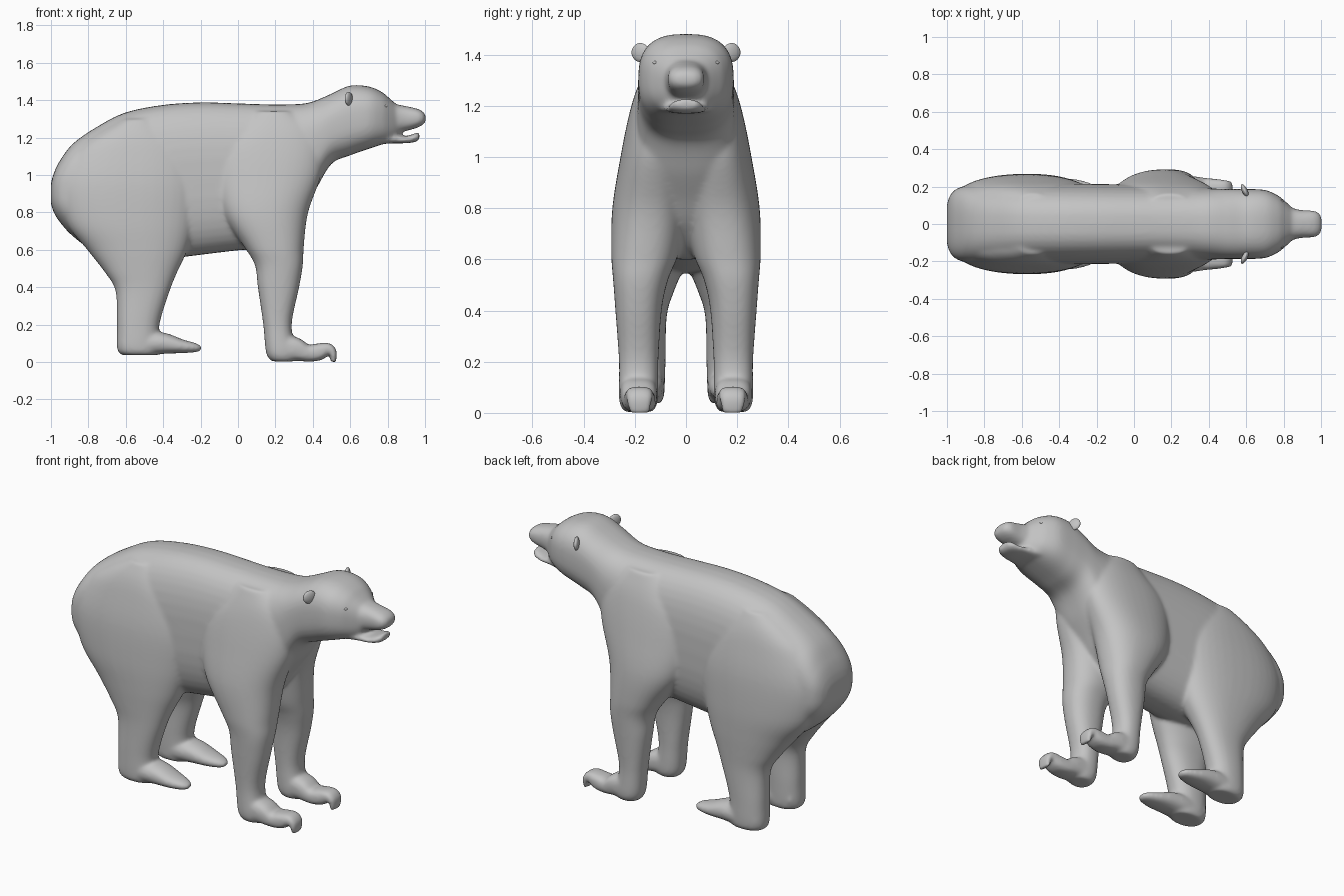
import bpy, bmesh, math
from mathutils import Vector, Matrix

fur = bpy.data.materials.new("grey fur")
fur.diffuse_color = (0.55, 0.55, 0.55, 1)


def curve_through(rows, steps=5):
    """Smoothly interpolate a list of section rows."""
    p = [Vector(r) for r in rows]
    out = []
    for i in range(len(p) - 1):
        a, b, c, d = p[max(i - 1, 0)], p[i], p[i + 1], p[min(i + 2, len(p) - 1)]
        for k in range(steps):
            t = k / steps
            out.append(0.5 * (2 * b + (c - a) * t + (2 * a - 5 * b + 4 * c - d) * t * t
                              + (3 * b - a - 3 * c + d) * t ** 3))
    return out + [p[-1]]


def loft(bm, rows, angle=None, n=2.5, side=1, segs=40):
    """Skin sections (x, z, y, half thickness, half width) along a path in xz."""
    secs = curve_through(rows)
    rings = []
    for i, (x, z, y, ht, hy) in enumerate(secs):
        a = angle
        if a is None:
            p, q = secs[max(i - 1, 0)], secs[min(i + 1, len(secs) - 1)]
            a = math.atan2(q[1] - p[1], q[0] - p[0])
        ring = []
        for k in range(segs):
            t = 2 * math.pi * k / segs
            c, s = math.cos(t), math.sin(t)
            u = math.copysign(abs(c) ** (2 / n), c) * max(hy, 0.004)
            v = math.copysign(abs(s) ** (2 / n), s) * max(ht, 0.004)
            ring.append(bm.verts.new((x - math.sin(a) * v, side * (y + u), z + math.cos(a) * v)))
        rings.append(ring)
    faces = [bm.faces.new(rings[0]), bm.faces.new(rings[-1][::-1])]
    for r, s in zip(rings, rings[1:]):
        for k in range(segs):
            j = (k + 1) % segs
            faces.append(bm.faces.new((r[k], s[k], s[j], r[j])))
    bmesh.ops.recalc_face_normals(bm, faces=faces)


def along(rows):      # (x, top, bottom, half width)
    return [(x, (t + b) / 2, 0, (t - b) / 2, w) for x, t, b, w in rows]


def upright(rows):    # (z, back, front, inner, outer)
    return [((a + b) / 2, z, (c + d) / 2, (b - a) / 2, (d - c) / 2) for z, a, b, c, d in rows]


def finish(name, bm):
    me = bpy.data.meshes.new(name)
    bm.to_mesh(me)
    bm.free()
    me.materials.append(fur)
    me.polygons.foreach_set("use_smooth", [True] * len(me.polygons))
    ob = bpy.data.objects.new(name, me)
    bpy.context.collection.objects.link(ob)
    return ob


# trunk, neck and head
trunk = along([(-1.001, .95, .85, .1), (-.985, 1.01, .8, .15), (-.95, 1.08, .745, .187),
               (-.88, 1.17, .67, .208), (-.75, 1.26, .58, .217), (-.6, 1.335, .55, .217),
               (-.4, 1.375, .55, .217), (-.2, 1.388, .573, .214), (0, 1.383, .597, .21),
               (.15, 1.378, .61, .208), (.28, 1.378, .72, .202), (.36, 1.383, .84, .195),
               (.42, 1.4, .93, .19), (.5, 1.435, 1.06, .187), (.6, 1.478, 1.105, .187),
               (.7, 1.473, 1.14, .182), (.77, 1.443, 1.163, .152), (.81, 1.41, 1.175, .12),
               (.84, 1.383, 1.19, .092), (.87, 1.355, 1.22, .06)])
muzzle = along([(.74, 1.43, 1.22, .125), (.8, 1.4, 1.222, .103), (.85, 1.378, 1.226, .084),
                (.9, 1.368, 1.236, .074), (.96, 1.354, 1.253, .071), (.99, 1.338, 1.27, .058),
                (1.004, 1.32, 1.285, .032)])
jaw = along([(.75, 1.22, 1.165, .115), (.83, 1.215, 1.169, .09), (.9, 1.208, 1.17, .077),
             (.95, 1.225, 1.177, .063), (.97, 1.226, 1.19, .045)])
# legs and feet
front_leg = upright([(.003, .18, .3, .13, .24), (.05, .15, .31, .11, .262), (.2, .135, .287, .108, .262),
                     (.4, .106, .327, .095, .276), (.52, .09, .347, .07, .285), (.62, .03, .352, .03, .292),
                     (.8, -.09, .375, -.01, .288), (1, -.13, .445, -.01, .256), (1.15, -.11, .46, 0, .226),
                     (1.25, -.02, .42, 0, .198), (1.34, .08, .3, .01, .16)])
front_paw = [(.16, .08, .185, .04, .05), (.2, .08, .185, .068, .072), (.3, .07, .185, .064, .072),
             (.37, .047, .182, .045, .066), (.43, .054, .182, .046, .06), (.48, .07, .182, .033, .054),
             (.508, .05, .182, .021, .05), (.508, 0, .182, .015, .042)]
rear_leg = upright([(.037, -.62, -.43, .1, .23), (.07, -.646, -.42, .085, .25), (.2, -.647, -.42, .08, .252),
                    (.38, -.655, -.365, .075, .252), (.48, -.712, -.325, .045, .257), (.6, -.806, -.27, 0, .264),
                    (.75, -.92, -.23, -.01, .268), (.95, -.955, -.21, -.01, .258), (1.12, -.88, -.25, 0, .228),
                    (1.22, -.76, -.35, 0, .2), (1.3, -.62, -.45, .01, .16)])
rear_foot = [(-.62, .1, .165, .05, .07), (-.5, .1, .165, .062, .082), (-.4, .1, .167, .057, .08),
             (-.3, .084, .17, .037, .068), (-.225, .076, .172, .024, .045), (-.194, .07, .172, .01, .02)]

bm = bmesh.new()
loft(bm, trunk, 0, 2.7)
loft(bm, muzzle, 0, 2.5)
loft(bm, jaw, 0, 2.6)
for side in (1, -1):
    loft(bm, front_leg, math.pi / 2, 2.3, side)
    loft(bm, rear_leg, math.pi / 2, 2.3, side)
    loft(bm, front_paw, None, 2.8, side)
    loft(bm, rear_foot, None, 2.3, side)
body = finish("bear_body", bm)
# fuse the overlapping masses into one skin and soften the joins
rm = body.modifiers.new("fuse", 'REMESH')
rm.mode = 'VOXEL'
rm.voxel_size = 0.0095
rm.use_smooth_shade = True
sm = body.modifiers.new("soften", 'SMOOTH')
sm.factor = 0.5
sm.iterations = 14


def ellipsoid(name, centre, size, spin):
    bm = bmesh.new()
    bmesh.ops.create_uvsphere(bm, u_segments=24, v_segments=14, radius=1)
    m = Matrix.Translation(centre) @ Matrix.Rotation(spin, 4, 'Z') @ Matrix.Diagonal((*size, 1))
    bmesh.ops.transform(bm, matrix=m, verts=bm.verts)
    return finish(name, bm)


# ears and eyes
for side, label in ((1, "left"), (-1, "right")):
    ellipsoid(label + "_ear", (.592, side * .178, 1.408), (.015, .038, .037), side * .45)
    ellipsoid(label + "_eye", (.787, side * .118, 1.368), (.012, .012, .008), 0)
